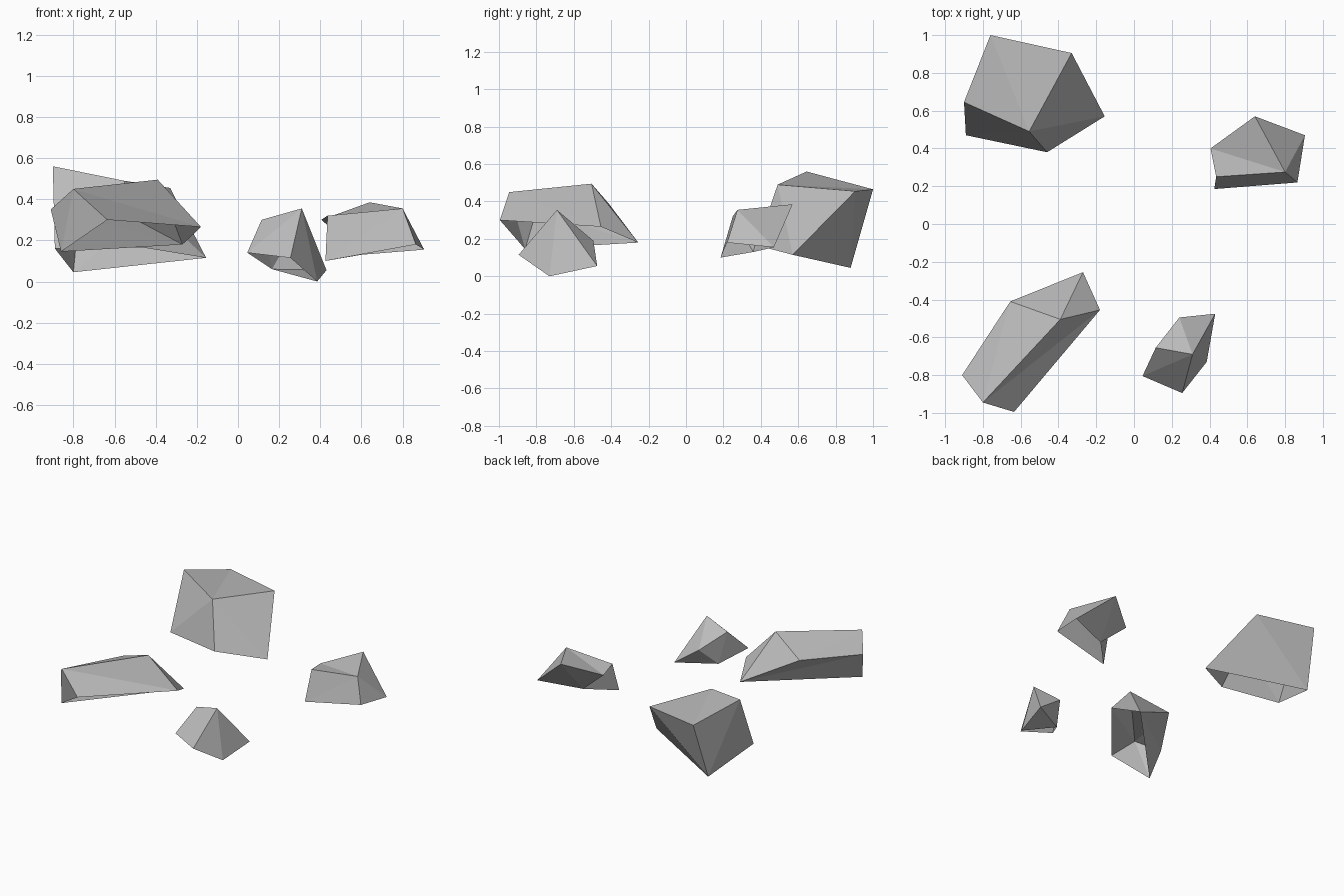
import bpy
import bmesh
from mathutils import Vector

default_cube = bpy.data.objects.get("Cube")
if default_cube:
    bpy.data.objects.remove(default_cube, do_unlink=True)

# One plain stone colour for every rock
stone = bpy.data.materials.new("stone_grey")
stone.use_nodes = True
stone_colour = (0.5, 0.5, 0.5, 1.0)
stone.diffuse_color = stone_colour
stone.node_tree.nodes["Principled BSDF"].inputs["Base Color"].default_value = stone_colour


def add_rock(name, base, crown):
    """Faceted rock shell, open underneath; both rings run front left,
    front right, back right, back left."""
    bm = bmesh.new()
    low = [bm.verts.new(Vector(p)) for p in base]
    top = [bm.verts.new(Vector(p)) for p in crown]

    # Crown, folded from back left to front right
    front_left, front_right, back_right, back_left = top
    bm.faces.new((front_left, front_right, back_left))
    bm.faces.new((front_right, back_right, back_left))

    # Four sides, each folded along one diagonal
    for i in range(4):
        j = (i + 1) % 4
        if i in (0, 3):
            bm.faces.new((low[i], low[j], top[j]))
            bm.faces.new((low[i], top[j], top[i]))
        else:
            bm.faces.new((low[i], low[j], top[i]))
            bm.faces.new((low[j], top[j], top[i]))

    mesh = bpy.data.meshes.new(name)
    bm.to_mesh(mesh)
    bm.free()
    mesh.materials.append(stone)
    rock = bpy.data.objects.new(name, mesh)
    bpy.context.collection.objects.link(rock)
    return rock


# Large blocky boulder at the back
add_rock(
    "large_boulder",
    base=[(-.89, .47, .16), (-.46, .38, .165), (-.155, .57, .115), (-.8, .88, .045)],
    crown=[(-.9, .645, .56), (-.555, .49, .49), (-.33, .905, .455), (-.76, 1, .465)],
)

# Flat rock at the back on the other side
add_rock(
    "flat_rock",
    base=[(.425, .185, .1), (.865, .22, .18), (.905, .47, .155), (.6, .36, .13)],
    crown=[(.435, .25, .32), (.8, .275, .355), (.64, .57, .385), (.405, .4, .3)],
)

# Long slanted slab at the front
add_rock(
    "long_slab",
    base=[(-.86, -.86, .145), (-.635, -.995, .3), (-.18, -.455, .265), (-.27, -.255, .18)],
    crown=[(-.91, -.8, .35), (-.8, -.945, .45), (-.39, -.505, .495), (-.655, -.41, .385)],
)

# Small pointed stone at the front
add_rock(
    "small_stone",
    base=[(.045, -.805, .14), (.255, -.895, .115), (.385, -.73, .0), (.165, -.62, .06)],
    crown=[(.115, -.655, .3), (.31, -.69, .355), (.43, -.475, .055), (.24, -.495, .19)],
)
